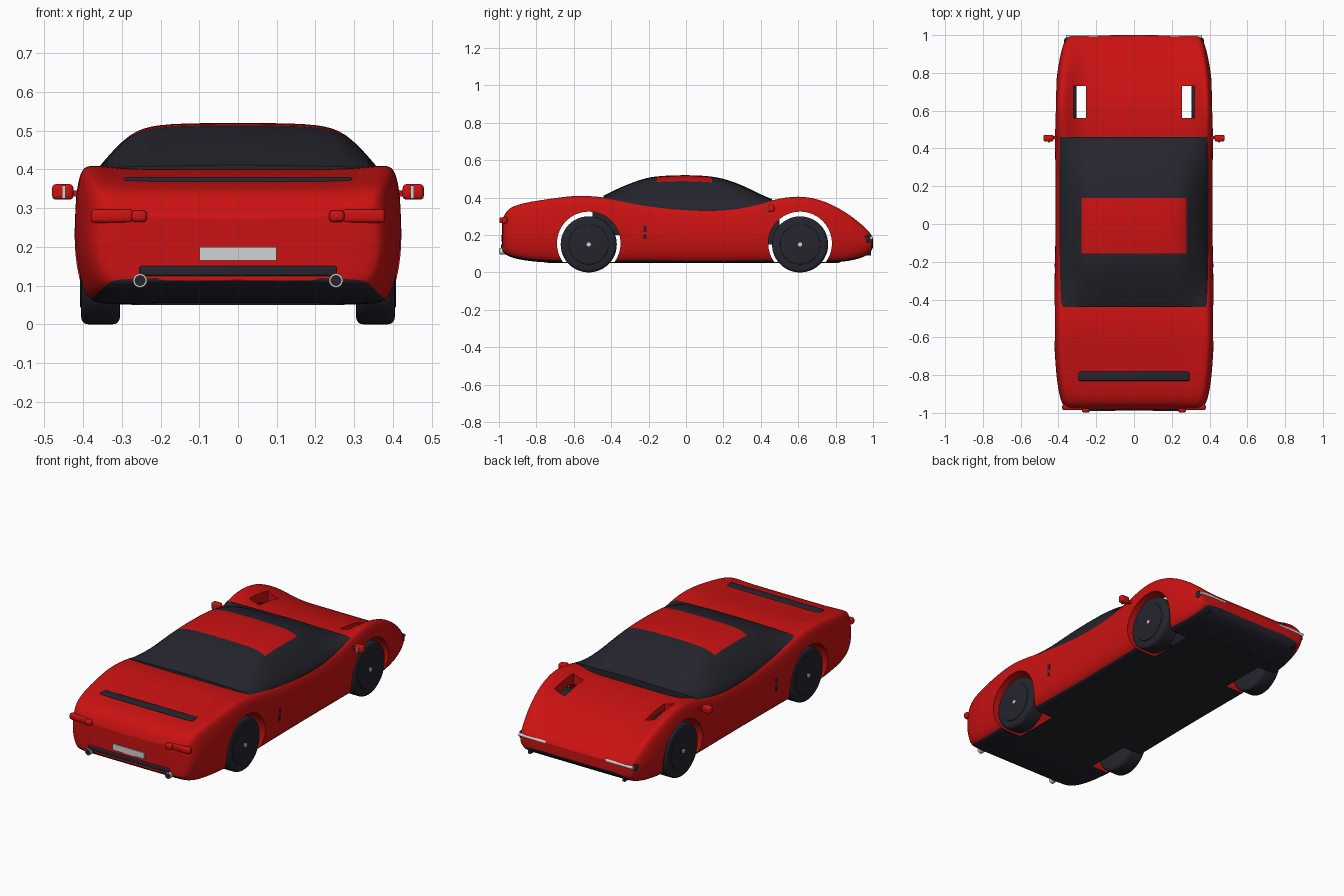
import bpy, bmesh, math
from mathutils import Vector

old = bpy.data.objects.get("Cube")
if old:
    bpy.data.objects.remove(old, do_unlink=True)


def material(name, r, g, b):
    m = bpy.data.materials.new(name)
    m.use_nodes = True
    m.diffuse_color = (r, g, b, 1)
    m.node_tree.nodes["Principled BSDF"].inputs["Base Color"].default_value = (r, g, b, 1)
    return m


RED = material("red paint", 0.6, 0.006, 0.006)
DARK = material("dark trim", 0.018, 0.018, 0.027)
CHROME = material("light metal", 0.65, 0.65, 0.65)


def add(name, bm, *mats):
    bmesh.ops.recalc_face_normals(bm, faces=bm.faces)
    mesh = bpy.data.meshes.new(name)
    bm.to_mesh(mesh)
    bm.free()
    for m in mats:
        mesh.materials.append(m)
    ob = bpy.data.objects.new(name, mesh)
    bpy.context.collection.objects.link(ob)
    return ob


def finish(ob, angle=35):
    # Apply the modifiers, then smooth everything but the hard edges
    bpy.ops.object.select_all(action='DESELECT')
    ob.select_set(True)
    bpy.context.view_layer.objects.active = ob
    bpy.ops.object.convert(target='MESH')
    bpy.ops.object.shade_smooth_by_angle(angle=math.radians(angle))
    return ob


def box(name, lo, hi, mat, bevel=0.0):
    lo, hi = Vector(lo), Vector(hi)
    bm = bmesh.new()
    bmesh.ops.create_cube(bm, size=1)
    for v in bm.verts:
        v.co = (lo + hi) / 2 + Vector(c * s for c, s in zip(v.co, hi - lo))
    ob = add(name, bm, mat)
    if bevel:
        mod = ob.modifiers.new("bevel", 'BEVEL')
        mod.width, mod.segments = bevel, 3
        finish(ob)
    return ob


def cylinder(name, centre, radius, length, axis, mat, bevel=0.0, sides=48):
    bm = bmesh.new()
    bmesh.ops.create_cone(bm, cap_ends=True, segments=sides, radius1=radius,
                          radius2=radius, depth=length)
    turn = Vector((0, 0, 1)).rotation_difference(Vector(axis)).to_matrix()
    for v in bm.verts:
        v.co = turn @ v.co + Vector(centre)
    ob = add(name, bm, mat)
    if bevel:
        mod = ob.modifiers.new("bevel", 'BEVEL')
        mod.width, mod.segments = bevel, 4
        mod.limit_method = 'ANGLE'
    return finish(ob)


def loft(name, stations, section, paint, crease=0.0):
    # Mirrored half sections joined along y, with quad strips closing the ends
    bm = bmesh.new()
    layer = bm.edges.layers.float.new("crease_edge")
    rings = []
    for y, *dims in stations:
        half = section(*dims)
        full = half + [(-x, z) for x, z in reversed(half)]
        rings.append([bm.verts.new((x, y, z)) for x, z in full])
    n = len(rings[0])
    for a, b in zip(rings, rings[1:]):
        for i in range(n):
            j = (i + 1) % n
            f = bm.faces.new((a[i], a[j], b[j], b[i]))
            f.material_index = paint(f.calc_center_median(), min(i, n - 2 - i) if i < n - 1 else -1)
    for r in (rings[0], rings[-1]):
        for i in range(n // 2 - 1):
            bm.faces.new((r[i], r[i + 1], r[n - 2 - i], r[n - 1 - i]))
        for i in range(n):
            bm.edges.get((r[i], r[(i + 1) % n]))[layer] = crease
    ob = add(name, bm, RED, DARK)
    mod = ob.modifiers.new("smooth", 'SUBSURF')
    mod.levels = mod.render_levels = 2
    return ob


# Body shell: y, half width, fender height, centre height, underside height
body_stations = [
    (-0.985, .34, .27, .27, .115), (-0.97, .37, .315, .31, .10), (-0.94, .39, .352, .347, .08),
    (-0.85, .41, .378, .368, .06), (-0.7, .422, .40, .385, .05), (-0.58, .427, .416, .402, .05),
    (-0.44, .427, .406, .402, .05), (-0.25, .422, .364, .362, .05), (0, .418, .343, .343, .05),
    (0.2, .418, .342, .342, .05), (0.35, .42, .36, .35, .05), (0.46, .422, .39, .36, .05),
    (0.6, .424, .42, .355, .05), (0.75, .417, .388, .325, .05), (0.88, .397, .31, .272, .06),
    (0.96, .375, .24, .23, .085), (0.99, .36, .205, .20, .11), (1.0, .345, .185, .182, .135)]


def body_section(w, zf, zc, zb):
    h = zf - zb
    return [(.3 * w, zb), (.8 * w, zb), (.91 * w, zb + .02 * h), (.965 * w, zb + .17 * h),
            (w, zb + .45 * h), (.985 * w, zb + .75 * h), (.955 * w, zf - .02 * h),
            (.885 * w, zf), (.76 * w, zf * .45 + zc * .55), (.62 * w, zc), (.3 * w, zc)]


body = loft("body", body_stations, body_section, lambda c, i: 1 if i < 2 else 0)

WHEELS = {"front": .61, "rear": -.52}
cutters = [cylinder(f"{k}_arch_cutter", (0, y, .155), .17, 1.2, (1, 0, 0), RED, sides=72)
           for k, y in WHEELS.items()]
cutters += [box(f"vent_cutter_{s}", (min(s * .255, s * .32), .56, .15),
                (max(s * .255, s * .32), .73, .6), RED) for s in (-1, 1)]
for c in cutters:
    mod = body.modifiers.new("cut", 'BOOLEAN')
    mod.operation, mod.solver, mod.object = 'DIFFERENCE', 'EXACT', c
finish(body)
for c in cutters:
    bpy.data.objects.remove(c, do_unlink=True)

# Floor and cabin tub, visible through the wheel openings
box("floor", (-.25, -.74, .05), (.25, .82, .056), DARK)
box("cabin_tub_rear", (-.3, -.5, .2), (.3, -.34, .335), DARK)
box("cabin_tub_front", (-.25, .42, .15), (.25, .5, .28), DARK)

# Glasshouse with painted roof panel: y, waist height, roof height
glass_stations = [
    (-0.44, .40, .408), (-0.35, .378, .453), (-0.25, .357, .492), (-0.17, .347, .513),
    (0, .338, .519), (0.145, .337, .513), (0.25, .343, .485), (0.35, .355, .44),
    (0.42, .375, .404), (0.46, .388, .39)]


def glass_section(zw, zr):
    d = zr - zw
    return [(.1, zw - .05), (.39, zw - .05), (.404, zw), (.35, zw + .45 * d),
            (.278, zw + .89 * d), (.21, zr), (.08, zr + .003)]


def roof_paint(c, i):
    return 0 if i >= 4 and -.17 < c.y < .145 else 1


glass = loft("glasshouse", glass_stations, glass_section, roof_paint, crease=1.0)
for p in glass.data.polygons:
    if abs(p.normal.y) > .95:
        p.material_index = 1
finish(glass)

# Parts on both sides
for side, s in (("left", 1), ("right", -1)):
    def pair(name, x0, x1, y0, y1, z0, z1, mat, bevel=0.0):
        a, b = sorted((s * x0, s * x1))
        return box(f"{side}_{name}", (a, y0, z0), (b, y1, z1), mat, bevel)

    for end, y in WHEELS.items():
        cylinder(f"{side}_{end}_tyre", (s * .355, y, .15), .15, .1, (1, 0, 0), DARK, .018)
        cylinder(f"{side}_{end}_rim", (s * .403, y, .15), .107, .01, (1, 0, 0), DARK, .003)
        cylinder(f"{side}_{end}_hub", (s * .406, y, .15), .011, .012, (1, 0, 0), CHROME)
    # Mirrors
    pair("mirror", .425, .48, .437, .472, .322, .362, RED, .01)
    pair("mirror_arm", .39, .44, .45, .465, .33, .345, RED)
    pair("mirror_strip", .446, .454, .431, .438, .325, .359, CHROME)
    # Tail lamps
    pair("tail_lamp", .27, .38, -.985, -.955, .262, .297, RED, .01)
    pair("tail_lamp_inner", .235, .275, -.998, -.96, .264, .294, RED, .01)
    # Exhausts
    cylinder(f"{side}_exhaust", (s * .253, -.97, .113), .018, .05, (0, 1, 0), CHROME, sides=24)
    cylinder(f"{side}_exhaust_bore", (s * .253, -.971, .113), .014, .052, (0, 1, 0), DARK, sides=24)
    # Nose bars, lamps and fins
    cylinder(f"{side}_nose_bar", (s * .275, .991, .185), .009, .17, (1, 0, 0), CHROME, sides=16)
    pair("nose_lamp", .33, .37, .95, .985, .158, .20, DARK, .01)
    pair("nose_fin", .29, .305, .96, .99, .09, .13, DARK)
    # Door handles
    pair("door_handle_top", .41, .42, -.228, -.21, .215, .247, DARK)
    pair("door_handle_bottom", .41, .42, -.23, -.212, .18, .203, DARK)

# Tail trim
box("rear_plate", (-.1, -.99, .165), (.1, -.975, .2), CHROME)
box("rear_bumper_strip", (-.255, -.99, .125), (.255, -.96, .15), DARK, .005)
box("deck_slat", (-.295, -.83, .355), (.295, -.78, .38), DARK, .006)
